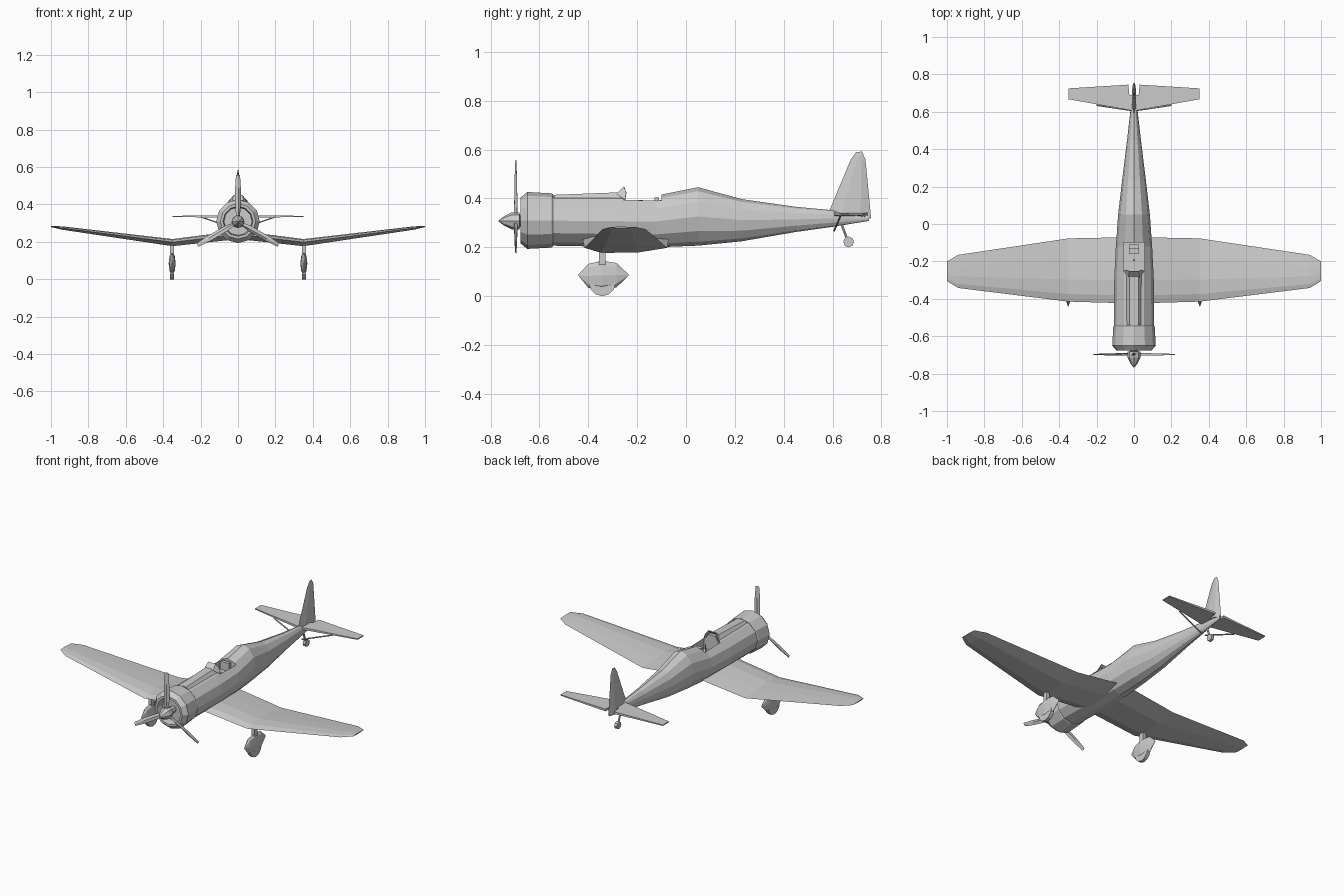
import bpy, bmesh
from math import sin, cos, pi, radians
from mathutils import Vector, Matrix

if "Cube" in bpy.data.objects:
    bpy.data.objects.remove(bpy.data.objects["Cube"])


def build(name, verts, faces):
    bm = bmesh.new()
    vs = [bm.verts.new(v) for v in verts]
    for f in faces:
        bm.faces.new([vs[i] for i in f])
    bmesh.ops.recalc_face_normals(bm, faces=bm.faces)
    mesh = bpy.data.meshes.new(name)
    bm.to_mesh(mesh)
    bm.free()
    ob = bpy.data.objects.new(name, mesh)
    bpy.context.collection.objects.link(ob)
    return ob


def loft(name, rings, caps=True):
    n = len(rings[0])
    faces = [(r * n + i, r * n + (i + 1) % n, (r + 1) * n + (i + 1) % n, (r + 1) * n + i)
             for r in range(len(rings) - 1) for i in range(n)]
    if caps:
        faces += [tuple(range(n)), tuple(range((len(rings) - 1) * n, len(rings) * n))]
    return build(name, [p for r in rings for p in r], faces)


def oval(y, bottom, top, half_w, n=12, x=0):
    zc, h = (top + bottom) / 2, (top - bottom) / 2
    return [(x + half_w * sin(2 * pi * i / n), y, zc + h * cos(2 * pi * i / n)) for i in range(n)]


def box(name, x0, x1, y0, y1, z0, z1):
    return loft(name, [[(x0, y0, z), (x1, y0, z), (x1, y1, z), (x0, y1, z)] for z in (z0, z1)])


def rod(name, a, b, r, n=6):
    a, b = Vector(a), Vector(b)
    q = (b - a).to_track_quat('Z', 'Y')
    ring = [q @ Vector((r * cos(2 * pi * i / n), r * sin(2 * pi * i / n), 0)) for i in range(n)]
    return loft(name, [[p + c for p in ring] for c in (a, b)])


def airfoil(x, z, lead, trail, t_up, t_down):
    c = trail - lead
    return [(x, lead, z), (x, lead + .12 * c, z + .7 * t_up), (x, lead + .35 * c, z + t_up),
            (x, lead + .65 * c, z + .65 * t_up), (x, trail, z),
            (x, lead + .65 * c, z - .9 * t_down), (x, lead + .2 * c, z - t_down)]


# Fuselage with the raised spine behind the cockpit
body = [(-.56, .207, .412, .107), (-.3, .202, .412, .106), (-.12, .2, .412, .097),
        (.05, .207, .446, .085), (.23, .225, .397, .064), (.45, .263, .366, .037),
        (.6, .284, .352, .02), (.75, .308, .328, .006)]
fuselage = loft("fuselage", [oval(*s) for s in body])

# Cockpit opening
cutter = box("cockpit_cutter", -.055, .055, -.255, -.1, .33, .5)
cutter.hide_render = True
cutter.hide_viewport = True
cut = fuselage.modifiers.new("cockpit", 'BOOLEAN')
cut.operation, cut.object, cut.solver = 'DIFFERENCE', cutter, 'EXACT'

# Seat and control stick
box("seat", -.028, .028, -.16, -.13, .33, .355)
box("seat_back", -.028, .028, -.13, -.11, .33, .405)
rod("control_stick", (0, -.195, .33), (0, -.19, .39), .004)

# Raised deck ahead of the cockpit and the windscreen
loft("front_deck", [[(-.045, y, .395), (-.025, y, z), (.025, y, z), (.045, y, .395)]
                    for y, z in ((-.54, .415), (-.25, .426))])
screen = build("windscreen", [(-.055, -.25, .395), (-.03, -.285, .42), (.03, -.285, .42), (.055, -.25, .395),
                              (-.042, -.245, .425), (-.025, -.255, .45), (.025, -.255, .45), (.042, -.245, .425)],
               [(i, i + 1, i + 5, i + 4) for i in range(3)])
screen.modifiers.new("thick", 'SOLIDIFY').thickness = .004

# Engine cowling with recessed intake
cowl = [(-.545, .107), (-.55, .111), (-.65, .1165), (-.677, .094), (-.677, .08), (-.63, .075)]
loft("cowling", [oval(y, .31 - r, .31 + r, r) for y, r in cowl])

# Spinner and propeller blades
hub = [(-.625, .02), (-.68, .022), (-.682, .035), (-.715, .034), (-.745, .019), (-.768, .002)]
loft("spinner", [oval(y, .308 - r, .308 + r, r, 8) for y, r in hub])
for k in range(3):
    rings = []
    for d, w, t in ((.02, .009, .008), (.07, .016, .007), (.18, .016, .005), (.25, .011, .002)):
        tw = radians(30 - 80 * d)
        rings.append([Matrix.Rotation(tw, 3, 'Z') @ Vector(p)
                      for p in ((-w, 0, d), (0, -t, d), (w, 0, d), (0, t, d))])
    turn = Matrix.Rotation(k * 2 * pi / 3, 3, 'Y')
    loft("propeller_blade", [[turn @ p + Vector((0, -.697, .308)) for p in r] for r in rings])

# Cranked wing
half = [(.0, .24, -.425, -.07, .02, .025), (.35, .198, -.415, -.077, .017, .021),
        (.94, .274, -.342, -.165, .009, .009), (1, .282, -.305, -.2, .003, .003)]
stations = [(-s[0],) + s[1:] for s in half[:0:-1]] + half
loft("wing", [airfoil(*s) for s in stations])

# Tailplanes with rudder notch, and bracing struts
for s in (-1, 1):
    outline = [(0, .605), (.02, .608), (.35, .667), (.35, .725), (.03, .745), (.025, .69), (0, .69)]
    loft("tailplane", [[(s * x, y, z + .004 * (-1 if z < .336 else 1) * (1 - x / .35)) for x, y in outline]
                       for z in (.333, .339)])
    rod("tail_strut", (s * .01, .607, .268), (s * .2, .635, .334), .004)

# Fin and rudder
fin = [(.585, .345), (.675, .56), (.697, .59), (.72, .592), (.735, .56), (.758, .318)]
edge = [(0, y, z) for y, z in fin]
core = [(.64, .34), (.697, .55), (.703, .57), (.714, .57), (.718, .55), (.715, .33)]
side = [[(s * (.012 if z < .4 else .004), y, z) for y, z in core] for s in (-1, 1)]
loft("tail_fin", [side[0], edge, side[1]])

# Main landing gear: leg, fairing, wheel
for s in (-1, 1):
    x = s * .352
    box("gear_leg", x - .011, x + .011, -.357, -.33, .11, .195)
    pant = [(-.44, .083, .089, .002), (-.4, .034, .132, .014), (-.345, .025, .145, .019),
            (-.285, .036, .136, .014), (-.235, .083, .089, .002)]
    loft("wheel_fairing", [oval(*p, 8, x) for p in pant])
    rod("main_wheel", (x - .011, -.343, .055), (x + .011, -.343, .055), .055, 12)

# Tail wheel
rod("tail_wheel_strut", (0, .635, .3), (0, .662, .228), .006)
rod("tail_wheel", (-.009, .666, .222), (.009, .666, .222), .022, 8)
